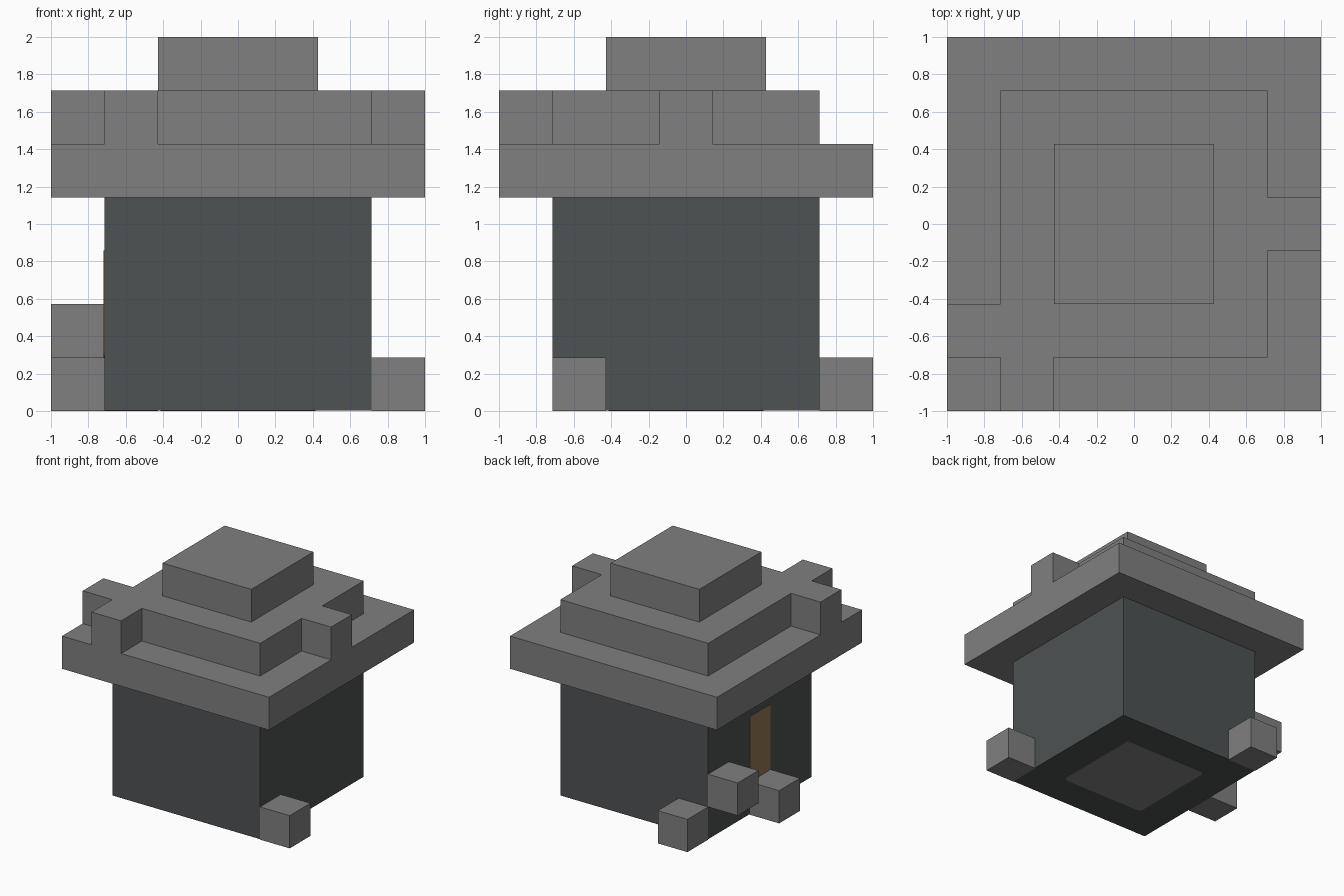
import bpy, bmesh
from mathutils import Vector

default = bpy.data.objects.get("Cube")
if default:
    bpy.data.objects.remove(default, do_unlink=True)

U = 2 / 7        # one block
H = 2.5          # half width of the walls, in blocks
THIN = 0.004     # thickness of plates


def material(name, rgb):
    m = bpy.data.materials.new(name)
    m.use_nodes = True
    m.diffuse_color = (*rgb, 1)
    m.node_tree.nodes["Principled BSDF"].inputs["Base Color"].default_value = (*rgb, 1)
    return m


stone = material("grey stone", (0.214, 0.214, 0.214))
slate = material("dark slate", (0.077, 0.085, 0.086))
wood = material("brown wood", (0.27, 0.19, 0.082))


def finish(bm, name, mat):
    bmesh.ops.recalc_face_normals(bm, faces=bm.faces)
    me = bpy.data.meshes.new(name)
    bm.to_mesh(me)
    bm.free()
    me.materials.append(mat)
    ob = bpy.data.objects.new(name, me)
    bpy.context.collection.objects.link(ob)
    return ob


def slab(name, outline, z0, z1, mat):
    """Extrude a flat outline, all measured in blocks."""
    bm = bmesh.new()
    face = bm.faces.new([bm.verts.new((x * U, y * U, z0 * U)) for x, y in outline])
    top = bmesh.ops.extrude_face_region(bm, geom=[face])["geom"]
    bmesh.ops.translate(bm, vec=(0, 0, (z1 - z0) * U),
                        verts=[v for v in top if isinstance(v, bmesh.types.BMVert)])
    return finish(bm, name, mat)


def square(half, cx=0, cy=0):
    return [(cx - half, cy - half), (cx + half, cy - half),
            (cx + half, cy + half), (cx - half, cy + half)]


def plate(name, center, size, axis, radius, mat):
    """Thin panel with rounded corners, facing along the axis."""
    bm = bmesh.new()
    bmesh.ops.create_cube(bm, size=1)
    bmesh.ops.scale(bm, vec=size, verts=bm.verts)
    bmesh.ops.translate(bm, vec=center, verts=bm.verts)
    corners = [e for e in bm.edges
               if abs((e.verts[0].co - e.verts[1].co).normalized().dot(Vector(axis))) > 0.9]
    bmesh.ops.bevel(bm, geom=corners, offset=radius, segments=3,
                    profile=0.5, affect="EDGES")
    return finish(bm, name, mat)


# Walls, with a floor panel underneath and a door on the right side
slab("walls", square(H), THIN / U, 4, slate)
plate("floor_panel", (0, 0, THIN / 2), (0.83, 0.83, THIN), (0, 0, 1), 0.03, stone)
plate("door", (-H * U - THIN / 2, 0, 2 * U), (THIN, U, 2 * U), (1, 0, 0), 0.03, wood)

# Stepped roof; the middle tier has three blocks jutting out to the eaves
slab("roof_eaves", square(3.5), 4, 5, stone)
middle = [(-2.5, -3.5), (-1.5, -3.5), (-1.5, -H), (H, -H),
          (H, -0.5), (3.5, -0.5), (3.5, 0.5), (H, 0.5),
          (H, H), (-H, H), (-H, -1.5), (-3.5, -1.5), (-3.5, -2.5), (-H, -H)]
slab("roof_middle", middle, 5, 6, stone)
slab("roof_cap", square(1.5), 6, 7, stone)

# Loose blocks around the walls
for name, x, y, z in (("door_step", -3, 0, 0), ("raised_block", -3, 2, 1),
                      ("back_block", -2, 3, 0), ("left_block", 3, -2, 0)):
    slab(name, square(0.5, x, y), z, z + 1, stone)
